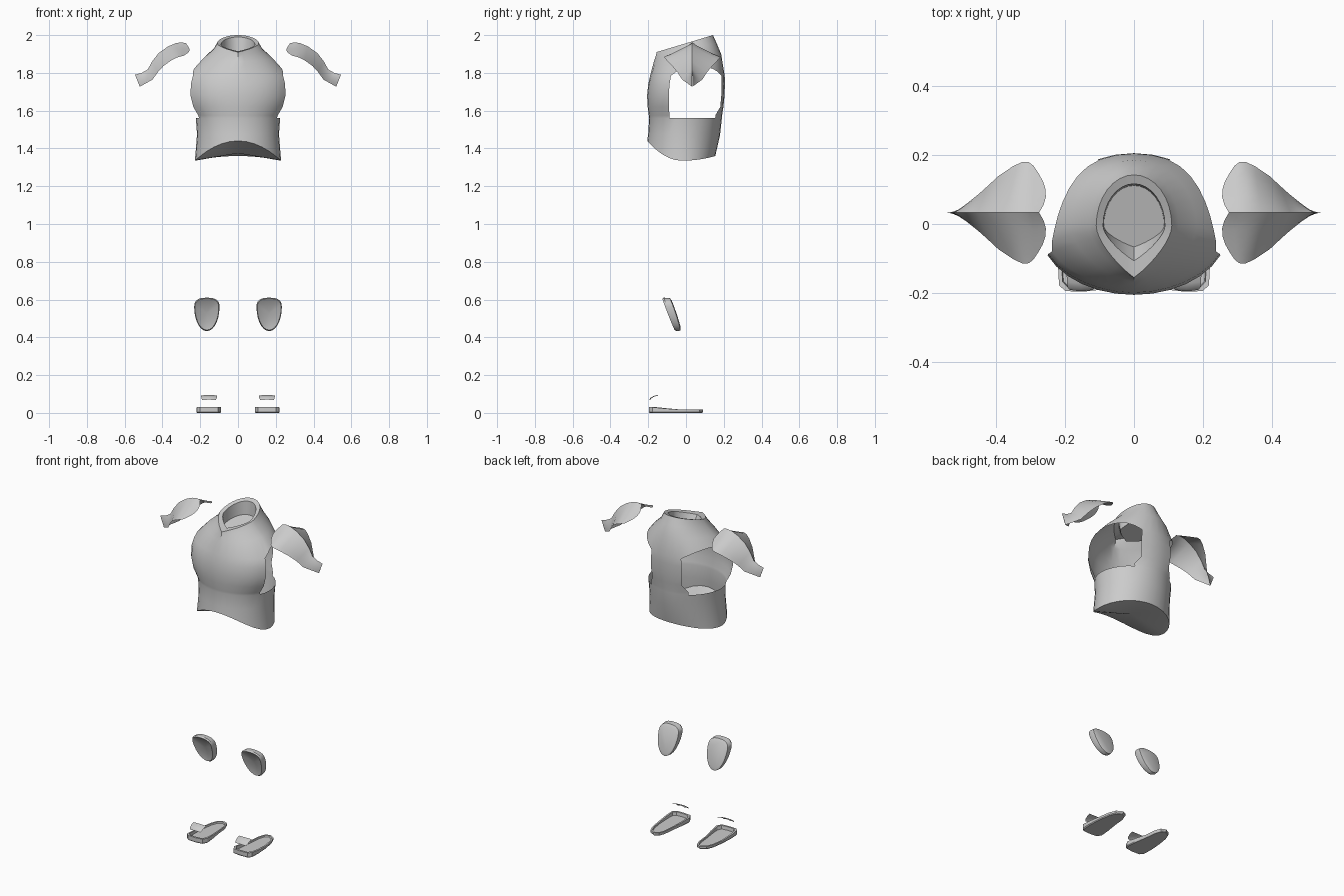
import bpy, math
from math import sin, cos, pi

if "Cube" in bpy.data.objects:
    bpy.data.objects.remove(bpy.data.objects["Cube"])


def make(name, verts, faces, angle=35):
    me = bpy.data.meshes.new(name)
    me.from_pydata(verts, [], faces)
    me.update()
    ob = bpy.data.objects.new(name, me)
    bpy.context.collection.objects.link(ob)
    bpy.ops.object.select_all(action='DESELECT')
    ob.select_set(True)
    bpy.context.view_layer.objects.active = ob
    bpy.ops.object.mode_set(mode='EDIT')
    bpy.ops.mesh.select_all(action='SELECT')
    bpy.ops.mesh.delete_loose()
    bpy.ops.mesh.select_all(action='SELECT')
    bpy.ops.mesh.normals_make_consistent(inside=False)
    bpy.ops.object.mode_set(mode='OBJECT')
    bpy.ops.object.shade_smooth_by_angle(angle=math.radians(angle))
    return ob


def pair(name, verts, faces, angle=35):
    for side, s in (("right", 1), ("left", -1)):
        make(f"{name}_{side}", [(s * x, y, z) for x, y, z in verts], faces, angle)


def stack(rings):
    """Bridge closed rings of equal length and cap both ends."""
    n = len(rings[0])
    verts = [p for r in rings for p in r]
    faces = [(k * n + i, k * n + (i + 1) % n, (k + 1) * n + (i + 1) % n, (k + 1) * n + i)
             for k in range(len(rings) - 1) for i in range(n)]
    faces.append(tuple(reversed(range(n))))
    faces.append(tuple(range(len(verts) - n, len(verts))))
    return verts, faces


# Torso vest: front z, back z, half width, front y, back y, sharpness of front fold
N = 32
levels = [
    (0, 0, .228, -.205, .155, 0),          # hem, height set below
    (1.48, 1.47, .217, -.20, .18, 0),
    (1.56, 1.56, .223, -.195, .19, 0),     # armhole sill
    (1.575, 1.575, .228, -.197, .191, 0),
    (1.62, 1.62, .256, -.203, .198, 0),
    (1.68, 1.68, .272, -.206, .204, 0),
    (1.74, 1.74, .27, -.2, .206, .03),
    (1.785, 1.785, .258, -.19, .205, .1),  # armhole top, arched below
    (1.86, 1.90, .182, -.17, .186, .26),
    (1.895, 1.955, .13, -.158, .163, .42),
    (1.91, 2.0, .11, -.156, .143, .55),    # collar rim
    (1.915, 1.99, .09, -.107, .117, .55),
    (1.86, 1.91, .088, -.067, .112, .5),   # neck floor
]
ARCH = 7
verts = []
for k, (zf, zb, a, yf, yb, v) in enumerate(levels):
    yc = -.02 if k <= ARCH else -.005
    for i in range(N):
        t = 2 * pi * i / N
        s = sin(t)
        half = i if i <= 8 or i >= 24 else 16 - i
        half = half - N if half >= 24 else half      # -8 front, 0 side, 8 back
        aa = a
        rise = max(0, 1 - ((half - 2) / 4) ** 2) if k == ARCH else 0
        aa -= .034 * rise
        if s < 0:
            d = (1 - v) * -s + v * (1 - abs(cos(t)))
            y = yc - (yc - yf) * d
        else:
            y = yc + (yb - yc) * s
        z = zf + (zb - zf) * (y - yf) / (yb - yf) + .05 * rise
        if k == 0:
            z = 1.335 + (.105 if s < 0 else .025) * s * s
        verts.append((aa * cos(t), y, z))

faces = []
for k in range(len(levels) - 1):
    for i in range(N):
        j = (i + 8) % N - 8
        j = j if j < 8 else 15 - j                   # face index from the side
        p, q = k * N + i, k * N + (i + 1) % N
        if 2 <= k < ARCH and -2 <= j <= 5:
            if k == 3 and j == 5:                    # rounded lower back corner
                faces.append((p, q, (q if i < 8 else p) + N))
            elif k == 2 and j == 5:
                faces.append((p, q, q + N, p + N))
            continue
        faces.append((p, q, q + N, p + N))
faces.append(tuple(range((len(levels) - 1) * N, len(levels) * N)))
verts.append((0, -.02, 1.375))
faces += [((i + 1) % N, i, len(verts) - 1) for i in range(N)]
make("torso_vest", verts, faces, 30)

# Shoulder pads: ridge x, ridge z, edge x, edge z, half width
stations = [
    (.276, 1.957, .292, 1.889, .136), (.30, 1.962, .306, 1.887, .147),
    (.33, 1.957, .324, 1.881, .148), (.37, 1.94, .352, 1.867, .135),
    (.42, 1.905, .395, 1.836, .106), (.455, 1.86, .425, 1.803, .078),
    (.478, 1.818, .453, 1.764, .053), (.51, 1.80, .487, 1.745, .026),
    (.545, 1.79, .52, 1.727, .001),
]
verts, faces = [], []
M = 13
for k, (rx, rz, ex, ez, w) in enumerate(stations):
    for m in range(M):
        u = m / (M - 1) * 2 - 1
        f = abs(u)
        pull = (.027, .01)[k] * sin(pi * f ** .9) if k < 2 else 0
        x = rx + (ex - rx) * f - pull
        z = rz + (ez - rz) * (f ** .75 if k < 2 else f)
        verts.append((x, .033 + w * u, z))
for k in range(len(stations) - 1):
    for m in range(M - 1):
        p = k * M + m
        faces.append((p, p + 1, p + M + 1, p + M))
pair("shoulder_pad", verts, faces, 40)


# Knee pads: tilted egg outline with a dished front
def egg(scale, front):
    ring = []
    for i in range(28):
        t = 2 * pi * i / 28
        c, s = cos(t), sin(t)
        if s > 0:
            u = .067 * math.copysign(abs(c) ** .75, c)
            v = .05 * s ** .75
        else:
            u, v = .067 * c, .127 * s
        u, v = u * scale, v * scale + (scale - 1) * .03
        bulge = .008 * (1 - (v / .127) ** 2)
        y = -.086 - v * .37 - front + (bulge if front < 0 else -bulge * .6)
        ring.append((.165 + u, y, .56 + v))
    return ring


pair("knee_pad", *stack([egg(.8, -.016), egg(.97, -.011), egg(1, .009), egg(.94, .019),
                         egg(.84, .015), egg(.45, .007), egg(.12, .004)]), 30)

# Shoe soles: shallow trays, thicker at the toe
outline = [(.105, -.192), (.15, -.197), (.20, -.195), (.218, -.178), (.221, -.12), (.216, -.04),
           (.205, .03), (.188, .072), (.155, .09), (.128, .078), (.114, .04), (.107, -.03),
           (.096, -.10), (.09, -.165)]


def sole_ring(scale, base, rise):
    ring = []
    for x, y in outline:
        z = base + rise * (.03 if y < -.14 else .024 if y < -.08 else .018)
        ring.append((.155 + (x - .155) * scale, -.055 + (y + .055) * (scale * .5 + .5), z))
    return ring


pair("shoe_sole", *stack([sole_ring(.94, 0, 0), sole_ring(1, .005, 0), sole_ring(1, 0, 1),
                          sole_ring(.84, 0, 1), sole_ring(.8, .01, 0)]), 30)

# Toe strips: small curved sheets above the soles
verts, faces = [], []
for y, z, w in [(-.195, .07, .035), (-.188, .08, .04), (-.172, .089, .042), (-.15, .095, .043)]:
    for u in (-1, -.5, 0, .5, 1):
        verts.append((.153 + w * u, y + .004 * u * u, z - .003 * u * u))
for k in range(3):
    for m in range(4):
        p = k * 5 + m
        faces.append((p, p + 1, p + 6, p + 5))
pair("toe_strip", verts, faces, 40)
